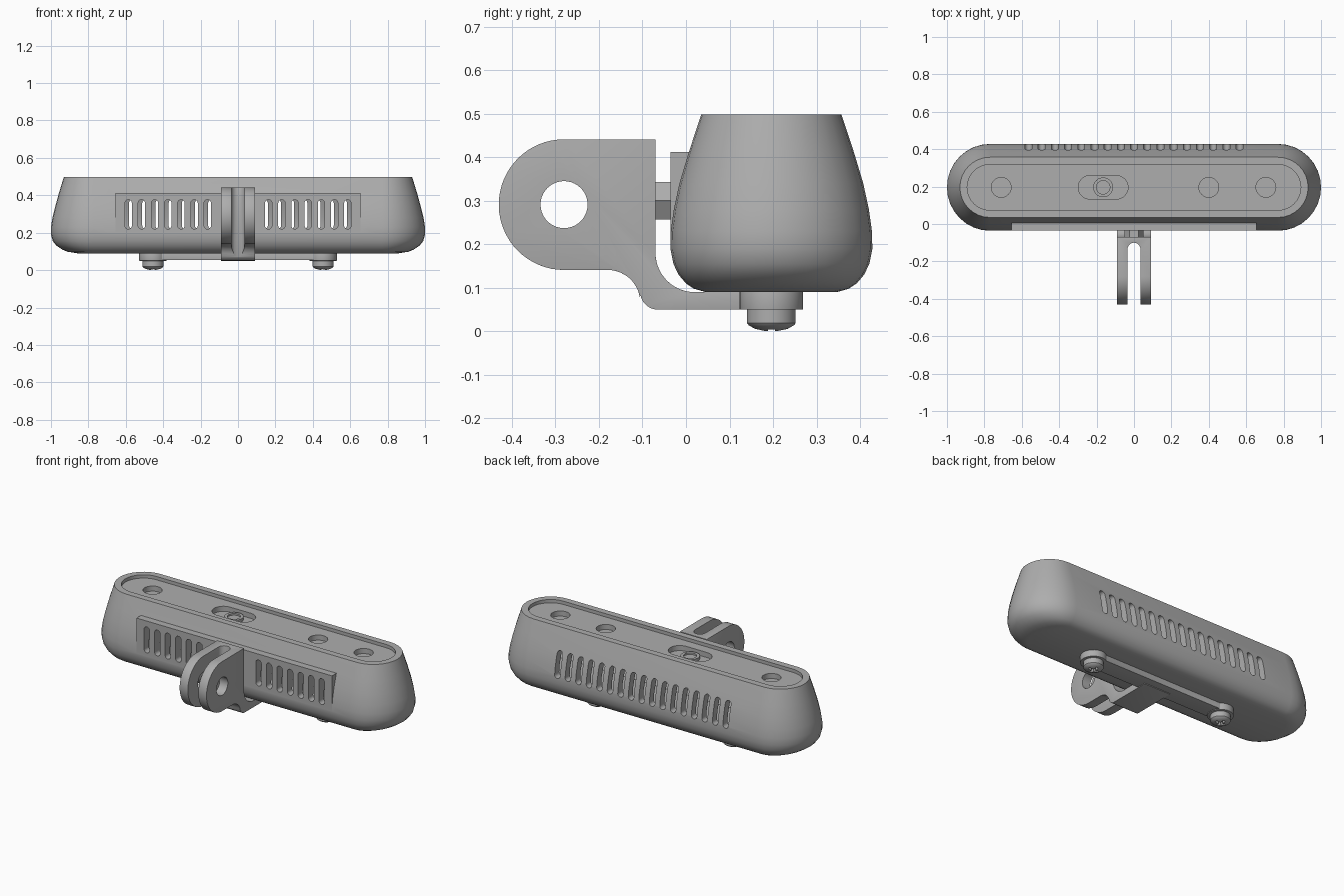
import bpy, bmesh, math

cube = bpy.data.objects.get("Cube")
if cube:
    bpy.data.objects.remove(cube, do_unlink=True)

GREY = (0.42, 0.42, 0.42, 1)
mat = bpy.data.materials.new("satin_grey")
mat.use_nodes = True
mat.diffuse_color = GREY
mat.node_tree.nodes["Principled BSDF"].inputs["Base Color"].default_value = GREY

CY = 0.196      # depth centre of the housing
HALF = 0.77     # half length of its straight sides


def arc(cu, cv, ru, rv, a0, a1, n):
    angles = [math.radians(a0 + (a1 - a0) * i / n) for i in range(n + 1)]
    return [(cu + ru * math.cos(a), cv + rv * math.sin(a)) for a in angles]


def stadium(cu, cv, half, ru, rv, n=16):
    return (arc(cu + half, cv, ru, rv, -90, 90, n)
            + arc(cu - half, cv, ru, rv, 90, 270, n))


def upright(cu, cv, half, r, n=10):
    return [(u, v) for v, u in stadium(cv, cu, half, r, r, n)]


def circle(cu, cv, r, n=40):
    return arc(cu, cv, r, r, 0, 360, n)[:-1]


def box2d(u0, u1, v0, v1):
    return [(u0, v0), (u1, v0), (u1, v1), (u0, v1)]


PLACE = {"x": lambda u, v, w: (w, u, v),
         "y": lambda u, v, w: (u, w, v),
         "z": lambda u, v, w: (u, v, w)}


def loft(bm, loops, axis="z"):
    """Join (outline, height) loops into one closed solid."""
    rings = [[bm.verts.new(PLACE[axis](u, v, w)) for u, v in pts] for pts, w in loops]
    n = len(rings[0])
    for a, b in zip(rings, rings[1:]):
        for i in range(n):
            j = (i + 1) % n
            bm.faces.new((a[i], a[j], b[j], b[i]))
    bm.faces.new(rings[0][::-1])
    bm.faces.new(rings[-1])


def solid(name, *lofts):
    bm = bmesh.new()
    for loops, axis in lofts:
        loft(bm, loops, axis)
    bmesh.ops.recalc_face_normals(bm, faces=bm.faces)
    mesh = bpy.data.meshes.new(name)
    bm.to_mesh(mesh)
    bm.free()
    mesh.materials.append(mat)
    obj = bpy.data.objects.new(name, mesh)
    bpy.context.collection.objects.link(obj)
    return obj


def prism(pts, axis, lo, hi):
    return [(pts, lo), (pts, hi)], axis


def bake(obj):
    graph = bpy.context.evaluated_depsgraph_get()
    obj.data = bpy.data.meshes.new_from_object(obj.evaluated_get(graph))
    obj.modifiers.clear()


def combine(obj, other, operation="DIFFERENCE"):
    mod = obj.modifiers.new("combine", "BOOLEAN")
    mod.operation, mod.object, mod.solver = operation, other, "EXACT"
    bake(obj)
    bpy.data.objects.remove(other, do_unlink=True)


def bevel(obj, width):
    mod = obj.modifiers.new("soft_edges", "BEVEL")
    mod.width, mod.segments, mod.limit_method = width, 3, "ANGLE"
    mod.angle_limit = math.radians(40)
    bake(obj)


def smooth(obj):
    bpy.ops.object.select_all(action="DESELECT")
    obj.select_set(True)
    bpy.context.view_layer.objects.active = obj
    bpy.ops.object.shade_smooth_by_angle(angle=math.radians(32))


# Housing: bulging rounded shell with a recessed top (height, end radius, side radius)
shell = [(0.09, 0.09, 0.15), (0.098, 0.14, 0.178), (0.11, 0.17, 0.196),
         (0.13, 0.2, 0.213), (0.155, 0.22, 0.225), (0.19, 0.23, 0.232),
         (0.23, 0.23, 0.231), (0.28, 0.222, 0.224), (0.34, 0.207, 0.211),
         (0.41, 0.188, 0.19), (0.498, 0.161, 0.161),
         (0.498, 0.122, 0.122), (0.478, 0.122, 0.122)]
housing = solid("housing", ([(stadium(0, CY, HALF, ru, rv), z) for z, ru, rv in shell], "z"))

# Flat mounting pad on the front
combine(housing, solid("pad", prism(box2d(-0.655, 0.655, 0.2, 0.412), "y", -0.036, 0.12)), "UNION")

# Hollow interior
cavity = [(0.13, 0.16), (0.19, 0.19), (0.28, 0.182), (0.425, 0.14)]
combine(housing, solid("cavity", ([(stadium(0, CY, HALF, r, r), z) for z, r in cavity], "z")))

# Vent slots: two groups of seven in front, one row of seventeen behind
PITCH = 0.0705
front = [s * (0.163 + PITCH * i) for s in (-1, 1) for i in range(7)]
back = [PITCH * i for i in range(-8, 9)]
slots = [prism(upright(x, 0.298, 0.06, 0.0185), "y", -0.1, 0.12) for x in front]
slots += [prism(upright(x, 0.298, 0.06, 0.0185), "y", 0.26, 0.5) for x in back]
combine(housing, solid("slots", *slots))

# Sensor windows in the top
windows = [prism(circle(x, CY, 0.053), "z", 0.447, 0.55) for x in (-0.71, 0.4, 0.705)]
windows.append(prism(stadium(-0.165, CY, 0.07, 0.063, 0.063), "z", 0.447, 0.55))
combine(housing, solid("windows", *windows))
smooth(housing)

# Raised lens ring inside the long window
lens = [(0.053, 0.44), (0.053, 0.465), (0.036, 0.465), (0.036, 0.455)]
smooth(solid("lens_ring", ([(circle(-0.165, CY, r), z) for r, z in lens], "z")))

# Mounting bracket: two-pronged clevis on a curved arm
side = (arc(-0.28, 0.291, 0.15, 0.15, 90, 270, 32)
        + arc(-0.18, 0.066, 0.075, 0.075, 90, 10, 10)
        + arc(-0.065, 0.09, 0.04, 0.04, 190, 270, 8)
        + [(0.2, 0.05), (0.2, 0.09)]
        + arc(0.02, 0.18, 0.09, 0.09, 270, 180, 14)
        + [(-0.07, 0.441)])
bracket = solid("bracket", prism(side, "x", -0.09, 0.09))
combine(bracket, solid("prong_gap", prism(upright(0, -0.335, 0.2, 0.035), "z", 0, 0.6)))
bevel(bracket, 0.008)
combine(bracket, solid("pin_hole", prism(circle(-0.28, 0.291, 0.054), "x", -0.2, 0.2)))
smooth(bracket)

# Nut between bracket and pad
solid("hex_nut", prism(circle(0, 0.3, 0.05, 6), "y", -0.075, -0.03))

# Bar under the housing with round ends
SCREW_X = 0.455
bar = solid("bracket_bar", prism(box2d(-SCREW_X, SCREW_X, CY - 0.055, CY + 0.055), "z", 0.054, 0.093))
for s in (-1, 1):
    pad = solid("bar_end", prism(circle(s * SCREW_X, CY, 0.073), "z", 0.05, 0.093))
    combine(bar, pad, "UNION")
bevel(bar, 0.005)
smooth(bar)

# Domed screws with cross recesses
head = [(0.056, 0.06), (0.056, 0.019), (0.052, 0.014), (0.038, 0.006), (0.02, 0.0015), (0.006, 0)]
for s, label in ((-1, "right"), (1, "left")):
    x = s * SCREW_X
    screw = solid(label + "_screw", ([(circle(x, CY, r), z) for r, z in head], "z"))
    for a, b in ((0.032, 0.008), (0.008, 0.032)):
        combine(screw, solid("recess", prism(box2d(x - a, x + a, CY - b, CY + b), "z", -0.05, 0.022)))
    smooth(screw)
